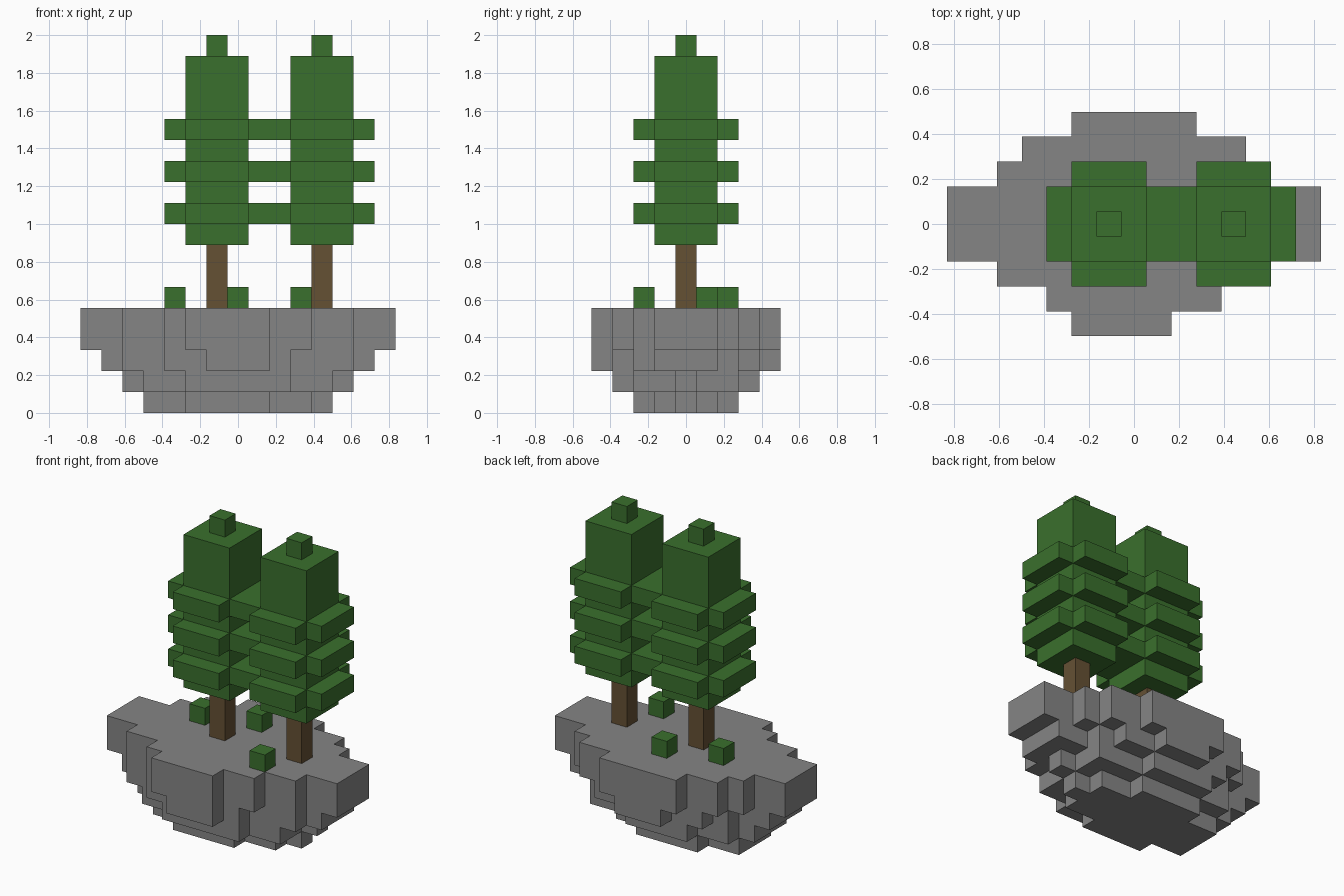
import bpy
import bmesh
from mathutils import Vector

UNIT = 1 / 9  # edge of one block
ORIGIN = Vector((-7.5, -4.5, 0))  # grid corner, in blocks

default = bpy.data.objects.get("Cube")
if default:
    bpy.data.objects.remove(default)


def material(name, rgb):
    mat = bpy.data.materials.new(name)
    mat.use_nodes = True
    mat.diffuse_color = (*rgb, 1)
    bsdf = next(n for n in mat.node_tree.nodes if n.type == 'BSDF_PRINCIPLED')
    bsdf.inputs["Base Color"].default_value = (*rgb, 1)
    return mat


STONE = material("stone grey", (0.235, 0.235, 0.235))
LEAF = material("leaf green", (0.042, 0.162, 0.026))
BARK = material("bark brown", (0.130, 0.082, 0.034))


def block(x, y, z):
    """Set of cells filling the given (start, end) ranges."""
    return {(i, j, k) for i in range(*x) for j in range(*y) for k in range(*z)}


def build(name, cells, mat):
    """Make one mesh from the outer surface of a set of cells."""
    bm = bmesh.new()
    for cell in cells:
        for axis in range(3):
            for side in (0, 1):
                beside = list(cell)
                beside[axis] += 2 * side - 1
                if tuple(beside) in cells:
                    continue
                a, b = (axis + 1) % 3, (axis + 2) % 3
                corners = []
                for u, v in ((0, 0), (1, 0), (1, 1), (0, 1)):
                    p = Vector(cell)
                    p[axis] += side
                    p[a] += u
                    p[b] += v
                    corners.append(bm.verts.new((p + ORIGIN) * UNIT))
                bm.faces.new(corners if side else corners[::-1])
    bmesh.ops.remove_doubles(bm, verts=bm.verts, dist=UNIT / 100)
    bmesh.ops.dissolve_limit(bm, angle_limit=0.01, verts=bm.verts, edges=bm.edges)
    mesh = bpy.data.meshes.new(name)
    bm.to_mesh(mesh)
    bm.free()
    mesh.materials.append(mat)
    obj = bpy.data.objects.new(name, mesh)
    bpy.context.collection.objects.link(obj)


# Floating rock: per layer, first row and the x span of each row front to back
layers = [
    ((0, 1), 2, [(5, 9), (3, 11), (3, 12), (3, 11), (5, 9)]),
    ((1, 2), 1, [(5, 10), (3, 12), (2, 12), (2, 13), (2, 12), (3, 12), (5, 9)]),
    ((2, 3), 0, [(6, 9), (4, 10), (2, 13), (1, 14), (1, 14), (1, 14),
                 (3, 12), (4, 11), (6, 9)]),
    ((3, 5), 0, [(5, 9), (4, 11), (2, 13), (0, 15), (0, 15), (0, 15),
                 (2, 13), (3, 12), (5, 10)]),
]
rock = set()
for height, first, spans in layers:
    for row, span in enumerate(spans, first):
        rock |= block(span, (row, row + 1), height)
build("rock_island", rock, STONE)

# Two trees with trunk, column of leaves, branch rings and tip
for side, x in (("right", 6), ("left", 11)):
    build(side + "_tree_trunk", block((x, x + 1), (4, 5), (5, 8)), BARK)
    leaves = block((x - 1, x + 2), (3, 6), (8, 17))
    leaves |= block((x, x + 1), (4, 5), (17, 18))
    for z in (9, 11, 13):
        leaves |= block((x - 2, x + 3), (3, 6), (z, z + 1))
        leaves |= block((x - 1, x + 2), (2, 7), (z, z + 1))
    build(side + "_tree_foliage", leaves, LEAF)

# Small shrubs on the rock
for name, x, y in (("right", 4, 5), ("back", 7, 6), ("front", 10, 2)):
    build(name + "_shrub", block((x, x + 1), (y, y + 1), (5, 6)), LEAF)
